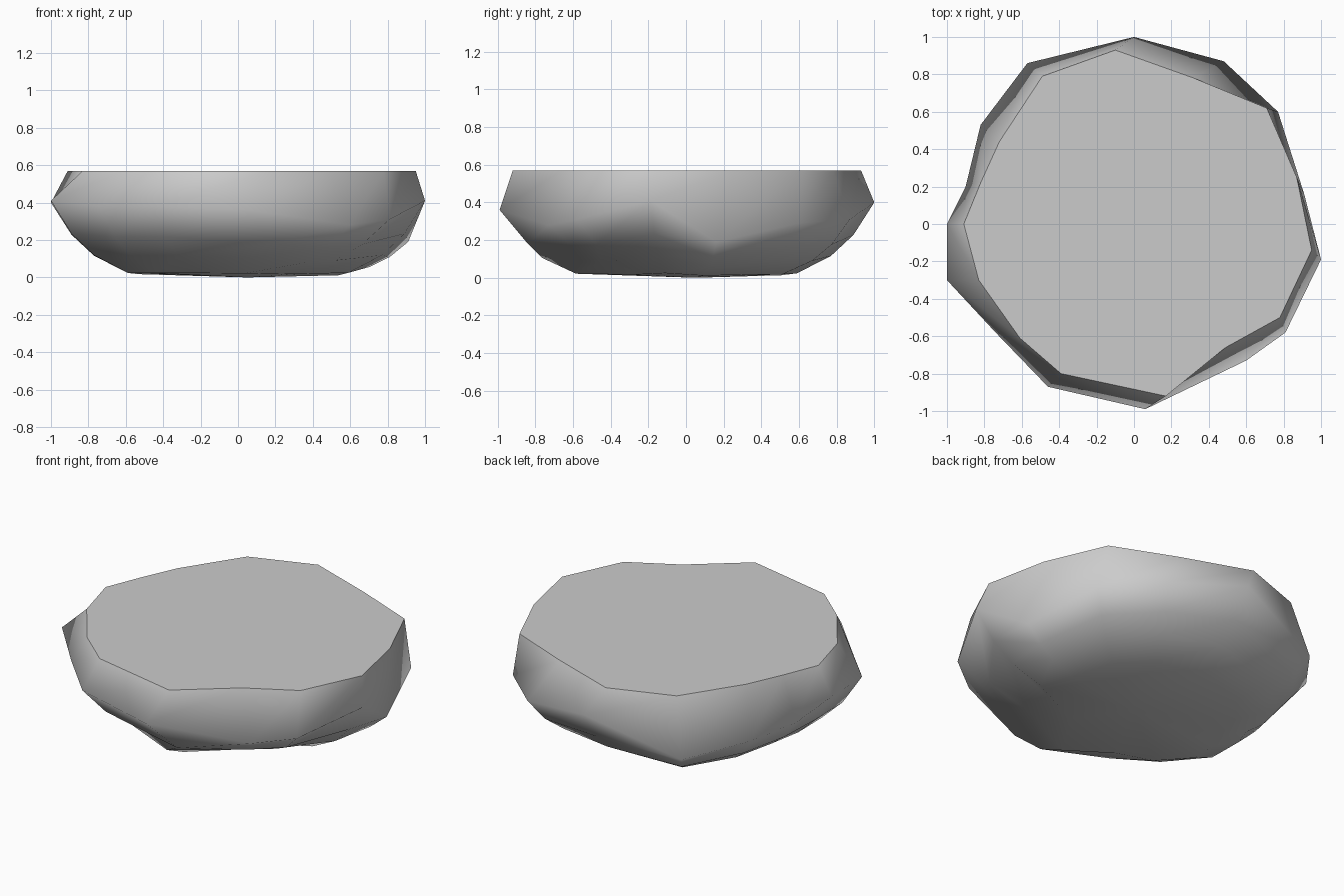
import bpy, bmesh

if "Cube" in bpy.data.objects:
    bpy.data.objects.remove(bpy.data.objects["Cube"])

TOP_Z = 0.57
# each row: flat-top corner (x, y), then girth corner (x, y, z)
corners = [
    (-.10, .93, 0, 1.0, .40), (.32, .78, .48, .87, .31),
    (.71, .62, .77, .60, .29), (.87, .25, .91, .16, .19),
    (.95, -.14, 1.0, -.19, .41), (.78, -.50, .81, -.58, .31),
    (.49, -.66, .60, -.73, .28), (.17, -.92, .06, -.99, .36),
    (-.39, -.80, -.46, -.87, .38), (-.61, -.61, -.74, -.58, .38),
    (-.83, -.30, -1.0, -.30, .41), (-.91, 0, -1.0, 0, .40),
    (-.82, .22, -.90, .20, .29), (-.72, .44, -.82, .53, .28),
    (-.49, .79, -.57, .86, .22),
]
# underside rings: (plan scale, height scale) relative to the girth
under = [(1, 1), (.89, .57), (.77, .29), (.59, .06)]
# corners whose underside is cut in more steeply
tuck = {5: 1.7, 6: 1.8, 8: 1.4}

bm = bmesh.new()
rings = [[bm.verts.new((c[0], c[1], TOP_Z)) for c in corners]]
for s, h in under:
    ring = []
    for i, (_, _, x, y, z) in enumerate(corners):
        k = s ** tuck.get(i, 1)
        ring.append(bm.verts.new((x * k, y * k, z * h)))
    rings.append(ring)

# blunt ridge on the lower front
rings[2][7].co = (.17, -.84, .18)

# sides
n = len(corners)
for a, b in zip(rings, rings[1:]):
    for i in range(n):
        j = (i + 1) % n
        bm.faces.new((a[i], a[j], b[j], b[i]))

# flat top and shallow base
top = bm.faces.new(rings[0])
base = bm.verts.new((.05, .05, 0))
for i in range(n):
    bm.faces.new((rings[-1][i], rings[-1][(i + 1) % n], base))
bmesh.ops.recalc_face_normals(bm, faces=bm.faces)

# smooth flanks, crisp rim
for f in bm.faces:
    f.smooth = True
for e in top.edges:
    e.smooth = False

mesh = bpy.data.meshes.new("flat_rock")
bm.to_mesh(mesh)
bm.free()
rock = bpy.data.objects.new("flat_rock", mesh)
bpy.context.collection.objects.link(rock)
